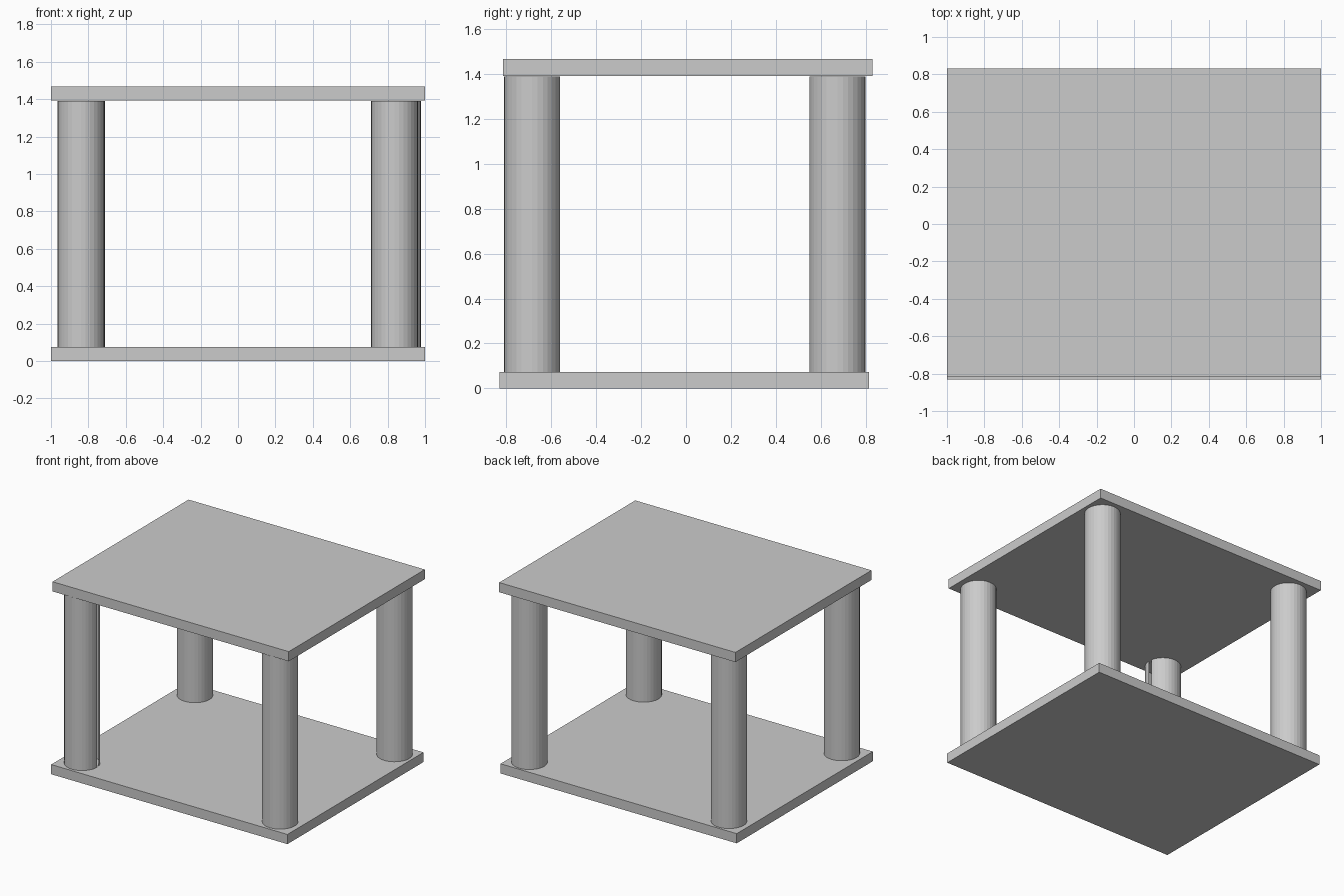
import bpy, bmesh

if "Cube" in bpy.data.objects:
    bpy.data.objects.remove(bpy.data.objects["Cube"])

SIDES = 32
RADIUS = 0.125
LEG_BOTTOM, LEG_TOP = 0.074, 1.39


def make_object(name, bm):
    mesh = bpy.data.meshes.new(name)
    bm.to_mesh(mesh)
    bm.free()
    obj = bpy.data.objects.new(name, mesh)
    bpy.context.collection.objects.link(obj)
    return obj


def shelf(name, y, z0, z1):
    bm = bmesh.new()
    bmesh.ops.create_cube(bm, size=1)
    bmesh.ops.scale(bm, vec=(2.0, 1.645, z1 - z0), verts=bm.verts)
    obj = make_object(name, bm)
    obj.location = (0, y, (z0 + z1) / 2)


def leg(name, x, y, slit=False):
    bm = bmesh.new()
    bmesh.ops.create_cone(bm, cap_ends=True, segments=SIDES, radius1=RADIUS,
                          radius2=RADIUS, depth=LEG_TOP - LEG_BOTTOM)
    bm.normal_update()
    if slit:
        # one side strip is open, just behind the +x direction
        strip = [f for f in bm.faces
                 if f.normal.x > 0.99 and f.normal.y > 0.01]
        bmesh.ops.delete(bm, geom=strip[:1], context='FACES_ONLY')
    obj = make_object(name, bm)
    obj.location = (x, y, (LEG_BOTTOM + LEG_TOP) / 2)


# Two shelves, slightly offset from each other in depth
shelf("bottom_shelf", -0.008, 0.0, 0.074)
shelf("top_shelf", 0.008, 1.393, 1.467)

# Four round legs
leg("front_left_leg", -0.839, -0.686, slit=True)
leg("front_right_leg", 0.837, -0.686)
leg("back_left_leg", -0.837, 0.675)
leg("back_right_leg", 0.853, 0.675)
